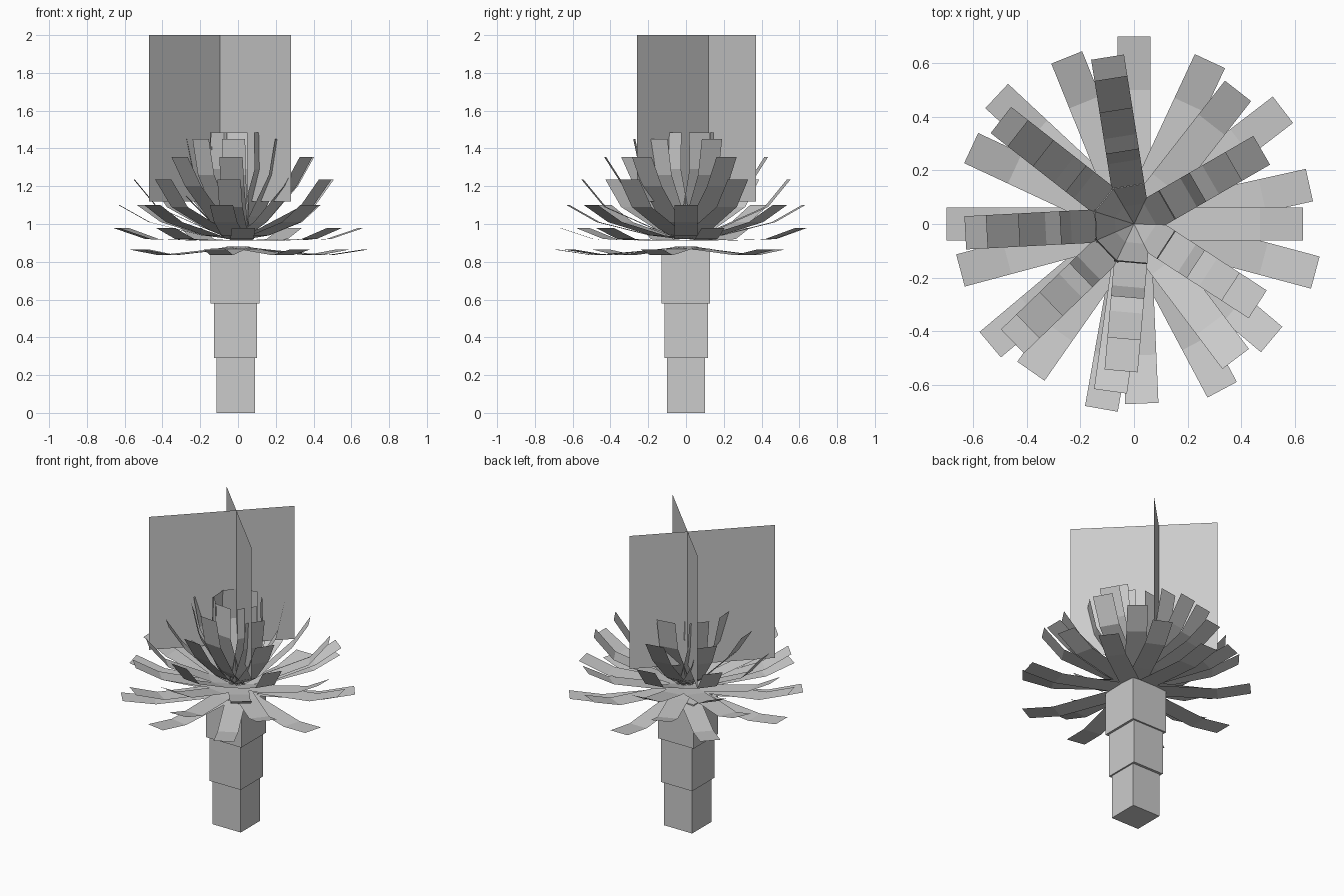
import bpy
import bmesh
from math import cos, sin, radians

if "Cube" in bpy.data.objects:
    bpy.data.objects.remove(bpy.data.objects["Cube"])


def make_object(name, bm):
    mesh = bpy.data.meshes.new(name)
    bm.to_mesh(mesh)
    bm.free()
    obj = bpy.data.objects.new(name, mesh)
    bpy.context.collection.objects.link(obj)
    return obj


def box(name, x0, x1, y0, y1, z0, z1):
    bm = bmesh.new()
    bmesh.ops.create_cube(bm, size=1)
    for v in bm.verts:
        v.co.x = x0 if v.co.x < 0 else x1
        v.co.y = y0 if v.co.y < 0 else y1
        v.co.z = z0 if v.co.z < 0 else z1
    make_object(name, bm)


def panel(name, a, b, z0, z1):
    bm = bmesh.new()
    bm.faces.new([bm.verts.new(p) for p in
                  ((*a, z0), (*b, z0), (*b, z1), (*a, z1))])
    make_object(name, bm)


def leaf_ring(name, angles, profile, half_width=0.062):
    # each leaf is a bent strip following the (radius, height) profile
    bm = bmesh.new()
    for deg in angles:
        c, s = cos(radians(deg)), sin(radians(deg))
        rows = []
        for r, z in profile:
            rows.append([bm.verts.new((r * c - w * s, r * s + w * c, z))
                         for w in (-half_width, half_width)])
        for p, q in zip(rows, rows[1:]):
            bm.faces.new((p[0], q[0], q[1], p[1]))
    make_object(name, bm)


# Stacked trunk blocks, widening upwards
box("trunk_lower", -0.115, 0.09, -0.10, 0.10, 0.0, 0.29)
box("trunk_middle", -0.127, 0.10, -0.115, 0.117, 0.29, 0.65)
box("trunk_upper", -0.145, 0.115, -0.13, 0.128, 0.58, 0.87)

# Leaf rings, from drooping to upright
outer_a = (37.5, 90, 137, 180, 220, 260, 298, 345)
outer_b = (12.5, 65, 112, 155, 195, 235, 272.5, 320)
outer_c = (0, 52, 99, 142, 183, 224, 262, 307)
inner = (30, 99, 142, 183, 224, 265, 327)
leaf_ring("leaves_drooping", outer_a, [(0, .88), (.2, .86), (.5, .835), (.70, .865)])
leaf_ring("leaves_flat", outer_b, [(0, .915), (.2, .912), (.49, .92), (.67, .98)])
leaf_ring("leaves_low", outer_c, [(0, .92), (.19, .94), (.47, 1.01), (.63, 1.10)])
leaf_ring("leaves_mid", inner, [(0, .92), (.17, .975), (.43, 1.09), (.55, 1.235)])
leaf_ring("leaves_raised", inner, [(0, .92), (.14, 1.01), (.33, 1.2), (.43, 1.355)])
leaf_ring("leaves_steep", inner, [(0, .92), (.11, 1.04), (.235, 1.26), (.275, 1.45)])
leaf_ring("leaves_upright", inner, [(0, .92), (.07, 1.065), (.145, 1.29), (.14, 1.485)])

# Two crossed flower panels
panel("flower_panel_a", (-0.47, -0.26), (0.155, 0.37), 1.12, 2.0)
panel("flower_panel_b", (0.28, -0.26), (-0.345, 0.37), 1.12, 2.0)
